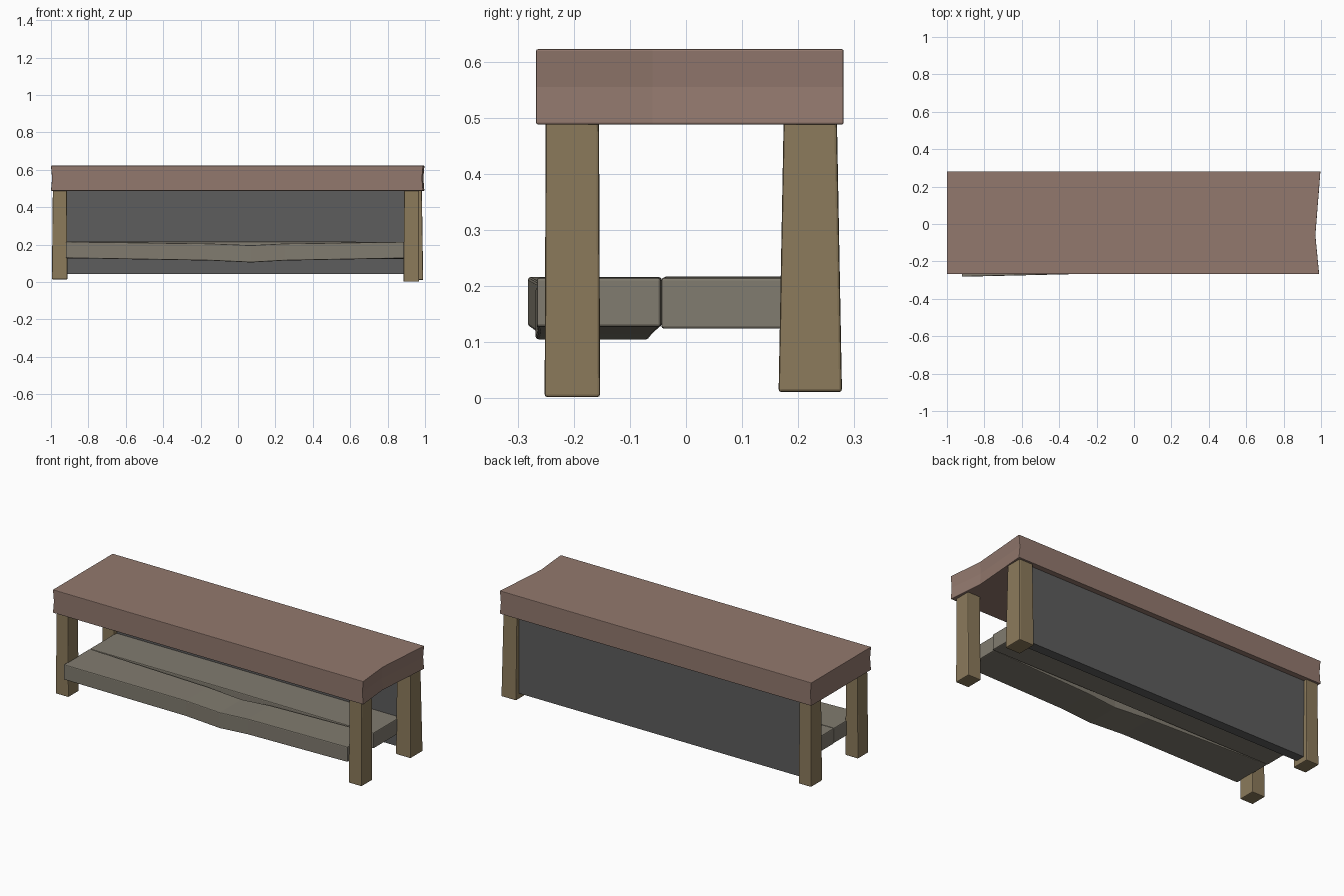
import bpy, bmesh

if "Cube" in bpy.data.objects:
    bpy.data.objects.remove(bpy.data.objects["Cube"])


def material(name, rgb):
    m = bpy.data.materials.new(name)
    m.diffuse_color = (*rgb, 1)
    m.use_nodes = True
    m.node_tree.nodes["Principled BSDF"].inputs["Base Color"].default_value = m.diffuse_color
    return m


TOP = material("red_brown_wood", (0.29, 0.19, 0.155))
LEG = material("tan_wood", (0.26, 0.195, 0.105))
SHELF = material("weathered_wood", (0.22, 0.20, 0.16))
PANEL = material("dark_panel", (0.11, 0.11, 0.11))


def loft(name, rings, mat, bevel=0.005):
    """Solid through matching rings of points, capped at both ends."""
    bm = bmesh.new()
    vs = [[bm.verts.new(p) for p in r] for r in rings]
    n = len(vs[0])
    for a, b in zip(vs, vs[1:]):
        for i in range(n):
            j = (i + 1) % n
            bm.faces.new((a[i], a[j], b[j], b[i]))
    bm.faces.new(vs[0])
    bm.faces.new(vs[-1])
    bmesh.ops.recalc_face_normals(bm, faces=bm.faces)
    me = bpy.data.meshes.new(name)
    bm.to_mesh(me)
    bm.free()
    me.materials.append(mat)
    ob = bpy.data.objects.new(name, me)
    bpy.context.collection.objects.link(ob)
    if bevel:
        mod = ob.modifiers.new("worn_edges", 'BEVEL')
        mod.width = bevel
        mod.segments = 2
    return ob


def rect(x0, x1, y0, y1, z):
    return [(x0, y0, z), (x1, y0, z), (x1, y1, z), (x0, y1, z)]


def plank(name, stations):
    """Each station: x, front y, back y, bottom z, top z."""
    loft(name, [[(x, y0, z0), (x, y1, z0), (x, y1, z1), (x, y0, z1)]
                for x, y0, y1, z0, z1 in stations], SHELF)


# Thick top with a worn notch in its right end
def top_ring(z, d):
    return [(-1 + d, -0.267, z), (0.99 - d, -0.267, z), (0.97 - d, -0.06, z),
            (0.997 - d, 0.281, z), (-1 + d, 0.281, z)]


loft("table_top", [top_ring(0.488, 0), top_ring(0.555, 0.006),
                   top_ring(0.622, 0)], TOP, 0.003)

# Four uneven legs: bottom rectangle, top rectangle, foot height
legs = {
    "front_right_leg": ((0.885, 0.968, -0.252, -0.153), (0.888, 0.968, -0.25, -0.155), 0.002),
    "back_right_leg": ((0.895, 0.99, 0.165, 0.278), (0.895, 0.983, 0.174, 0.269), 0.011),
    "front_left_leg": ((-0.995, -0.912, -0.25, -0.153), (-0.99, -0.915, -0.248, -0.155), 0.015),
    "back_left_leg": ((-0.993, -0.912, 0.17, 0.274), (-0.99, -0.915, 0.174, 0.269), 0.013),
}
for name, (low, high, z) in legs.items():
    loft(name, [rect(*low, z), rect(*high, 0.495)], LEG)

# Two sagging shelf planks with a gap opening between them
plank("front_shelf_plank", [
    (-0.92, -0.282, -0.043, 0.128, 0.216),
    (-0.15, -0.264, -0.058, 0.115, 0.206),
    (0.07, -0.268, -0.066, 0.105, 0.197),
    (0.25, -0.264, -0.058, 0.115, 0.206),
    (0.888, -0.266, -0.045, 0.127, 0.215)])
plank("back_shelf_plank", [
    (-0.92, -0.042, 0.20, 0.126, 0.216),
    (0.0, -0.04, 0.20, 0.124, 0.217),
    (0.90, -0.044, 0.20, 0.124, 0.215)])

# Dark back panel between the rear legs
loft("back_panel", [rect(-0.925, 0.91, 0.195, 0.25, 0.043),
                    rect(-0.925, 0.91, 0.195, 0.25, 0.495)], PANEL, 0)
